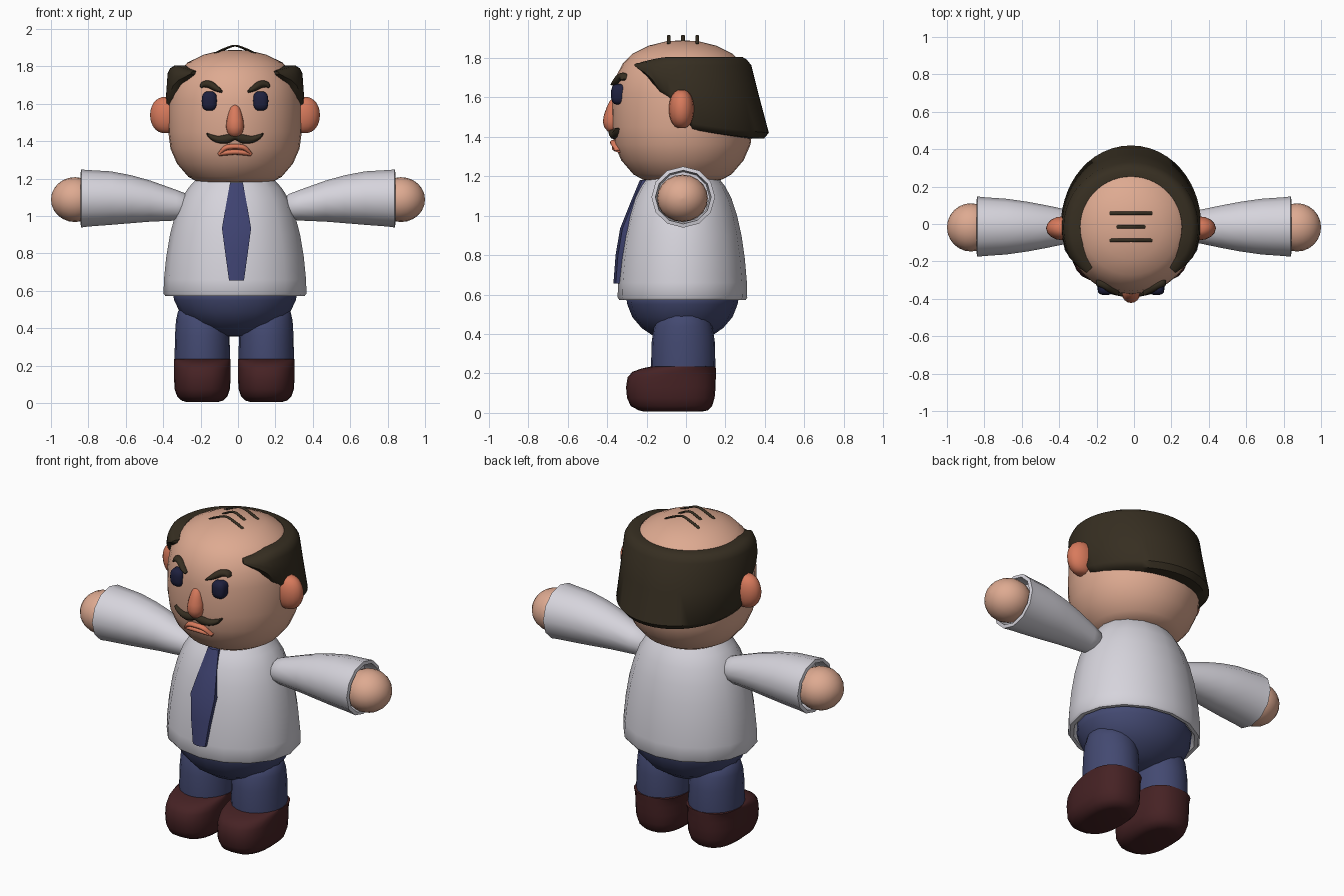
import bpy, bmesh, math
from mathutils import Vector

if "Cube" in bpy.data.objects:
    bpy.data.objects.remove(bpy.data.objects["Cube"])

CX, CY = -0.016, -0.018   # body axis


def material(name, rgb):
    m = bpy.data.materials.new(name)
    lin = [((c / 255 + 0.055) / 1.055) ** 2.4 for c in rgb]
    m.diffuse_color = (*lin, 1)
    m.use_nodes = True
    m.node_tree.nodes["Principled BSDF"].inputs["Base Color"].default_value = m.diffuse_color
    return m


SKIN = material("skin", (222, 170, 145))
BLUSH = material("warm_skin", (216, 122, 92))
SHIRT = material("shirt_white", (214, 212, 220))
PANTS = material("trouser_blue", (67, 73, 113))
TIE = material("tie_blue", (62, 66, 112))
SHOE = material("shoe_brown", (70, 34, 36))
HAIR = material("hair_brown", (54, 46, 33))
EYE = material("eye_navy", (30, 32, 62))

X, Y, Z = Vector((1, 0, 0)), Vector((0, 1, 0)), Vector((0, 0, 1))


def ring(c, u, v, n=24, e=2.0):
    """Superellipse ring around c with half axes u and v."""
    out = []
    for i in range(n):
        a = math.tau * i / n
        ca, sa = math.cos(a), math.sin(a)
        out.append(Vector(c) + u * math.copysign(abs(ca) ** (2 / e), ca)
                   + v * math.copysign(abs(sa) ** (2 / e), sa))
    return out


def loft(name, rings, mat, angle=40):
    """Skin a list of equal rings and cap both ends."""
    bm = bmesh.new()
    vs = [[bm.verts.new(p) for p in r] for r in rings]
    n = len(vs[0])
    for a, b in zip(vs, vs[1:]):
        for i in range(n):
            j = (i + 1) % n
            bm.faces.new((a[i], a[j], b[j], b[i]))
    bm.faces.new(vs[0][::-1])
    bm.faces.new(vs[-1])
    bmesh.ops.recalc_face_normals(bm, faces=bm.faces)
    me = bpy.data.meshes.new(name)
    bm.to_mesh(me)
    bm.free()
    me.materials.append(mat)
    me.shade_smooth()
    me.set_sharp_from_angle(angle=math.radians(angle))
    ob = bpy.data.objects.new(name, me)
    bpy.context.collection.objects.link(ob)
    return ob


def turned(name, profile, mat, ky=1.0, n=24, angle=40, x=CX, y=CY):
    """Upright body from (radius, z) pairs; ky scales the depth."""
    return loft(name, [ring((x, y, z), X * r, Y * r * ky, n) for r, z in profile], mat, angle)


def lerp(table, t):
    for (a, p), (b, q) in zip(table, table[1:]):
        if t <= b:
            return p + (q - p) * max(0, (t - a) / (b - a))
    return table[-1][1]


def smooth_path(pts, steps=4):
    """Catmull-Rom interpolation of tuples."""
    p = [Vector(q) for q in pts]
    p = [2 * p[0] - p[1]] + p + [2 * p[-1] - p[-2]]
    out = []
    for a, b, c, d in zip(p, p[1:], p[2:], p[3:]):
        for k in range(steps):
            t = k / steps
            out.append(0.5 * (2 * b + (c - a) * t + (2 * a - 5 * b + 4 * c - d) * t * t
                              + (3 * b - a - 3 * c + d) * t ** 3))
    return out + [p[-2]]


# Head
HEAD = [(0.02, 1.172), (0.2, 1.182), (0.25, 1.21), (0.31, 1.28), (0.345, 1.36), (0.357, 1.45),
        (0.358, 1.53), (0.355, 1.62), (0.34, 1.70), (0.303, 1.77), (0.255, 1.82),
        (0.17, 1.862), (0.08, 1.884), (0.01, 1.888)]
head = turned("head", HEAD, SKIN, n=32, angle=60)


def face_y(x, z):
    r = lerp([(h, w) for w, h in HEAD], z)
    return CY - math.sqrt(max(r * r - x * x, 0))


def face_strip(name, pts, mat, depth=0.02, y=None):
    """Tapered strip of (x, z, half thickness) lying on the face, or at a fixed y."""
    path = smooth_path(pts)
    rings = []
    for i, p in enumerate(path):
        d = path[min(i + 1, len(path) - 1)] - path[max(i - 1, 0)]
        normal = Vector((-d.y, 0, d.x)).normalized()
        py = face_y(p.x, p.y) if y is None else y
        rings.append(ring((CX + p.x, py, p.y), normal * max(p.z, 0.002), Y * depth, 10))
    return loft(name, rings, mat, 60)


# Ears, eyes and brows
for s, side in ((-1, "right"), (1, "left")):
    rings = []
    for k in range(1, 14):
        a = math.pi * k / 14
        w = math.sin(a) ** 0.8
        rings.append(ring((CX + s * 0.365, -0.023, 1.54 + 0.098 * math.cos(a)),
                          X * 0.089 * w, Y * 0.064 * w, 16))
    loft(side + "_ear", rings, BLUSH, 60)
    loft(side + "_eye", [ring((CX + s * 0.137, y, 1.615), X * 0.041 * k, Z * 0.052 * k, 20, 2.8)
                         for y, k in ((-0.32, 1), (-0.352, 1), (-0.365, 0.93),
                                      (-0.374, 0.75), (-0.379, 0.4))], EYE, 60)
    face_strip(side + "_brow", [(s * 0.183, 1.688, 0.006), (s * 0.168, 1.703, 0.017),
                                (s * 0.135, 1.703, 0.02), (s * 0.1, 1.682, 0.016),
                                (s * 0.068, 1.664, 0.006)], HAIR, 0.026)

# Nose
loft("nose", [ring((CX, y, z), X * r, Y * r, 16) for z, y, r in (
    (1.42, -0.37, 0.008), (1.428, -0.371, 0.027), (1.447, -0.373, 0.041), (1.475, -0.374, 0.048),
    (1.51, -0.371, 0.045), (1.55, -0.366, 0.036), (1.58, -0.361, 0.026),
    (1.593, -0.359, 0.015), (1.598, -0.358, 0.004))], BLUSH, 60)

# Moustache and lips
half = [(0.152, 1.443, 0.003), (0.128, 1.424, 0.013), (0.09, 1.41, 0.019),
        (0.045, 1.412, 0.024)]
face_strip("moustache", [(-x, z, r) for x, z, r in half] + [(0, 1.424, 0.017)] + half[::-1],
           HAIR, 0.022)
for name, mid, shoulder in (("upper_lip", 1.371, 1.364), ("lower_lip", 1.342, 1.338)):
    face_strip(name, [(-0.088, 1.328, 0.008), (-0.05, shoulder, 0.014), (0, mid, 0.014),
                      (0.05, shoulder, 0.014), (0.088, 1.328, 0.008)], BLUSH, 0.022)

# Horseshoe of hair around the back of the head
LOW = [(82, 1.437), (95, 1.55), (103, 1.60), (112, 1.63), (118, 1.69), (128, 1.725), (136, 1.755)]
rings = []
for k in range(41):
    t = -136 + 272 * k / 40
    a, at = math.radians(t), abs(t)
    back = max(0, math.cos(a)) ** 2
    zb = 1.39 + 0.047 * (at / 82) ** 2 if at < 82 else lerp(LOW, at)
    zt = lerp([(0, 1.805), (105, 1.805), (136, 1.775)], at)
    rb = 0.378 + 0.06 * back - lerp([(0, 0), (115, 0), (136, 0.025)], at)
    h = zt - zb

    def slant(z):
        return rb - (0.015 + 0.08 * back) * (z - 1.39) / 0.415

    b = min(0.03, h * 0.25)
    section = [(0.29, zb), (slant(zb) - 0.025, zb), (slant(zb), zb + b), (slant(zb + h / 2), zb + h / 2),
               (slant(zt - b * 1.4) - 0.004, zt - b * 1.4), (slant(zt) - 0.016, zt - b * 0.5),
               (slant(zt) - 0.04, zt), (0.272, zt), (0.262, zt - h * 0.3)]
    rings.append([Vector((CX + r * math.sin(a), CY + r * math.cos(a), z)) for r, z in section])
loft("side_hair", rings, HAIR, 50)

# Three stray hairs on the crown
for i, (y, w) in enumerate(((0.057, 0.112), (-0.015, 0.097), (-0.087, 0.112))):
    face_strip(f"stray_hair_{i + 1}", [(-w, 1.868, 0.005), (-w * 0.55, 1.892, 0.005), (0, 1.911, 0.005),
                                       (w * 0.55, 1.892, 0.005), (w, 1.868, 0.005)], HAIR, 0.01, y)

# Shirt body with an open hem
turned("shirt", [(0.30, 0.64), (0.35, 0.572), (0.372, 0.572), (0.382, 0.585), (0.38, 0.66),
                 (0.368, 0.78), (0.348, 0.9), (0.322, 1.0), (0.288, 1.09), (0.25, 1.15),
                 (0.205, 1.2), (0.1, 1.21)], SHIRT, 0.86, 16)

# Sleeves with hollow cuffs, and hands
SLEEVE = [(0.255, 1.05, 0.05), (0.272, 1.05, 0.068), (0.33, 1.058, 0.082), (0.47, 1.08, 0.11),
          (0.57, 1.09, 0.128), (0.68, 1.096, 0.143), (0.8, 1.095, 0.151), (0.838, 1.094, 0.155),
          (0.842, 1.094, 0.136), (0.76, 1.094, 0.128)]
for s, side in ((-1, "right"), (1, "left")):
    loft(side + "_sleeve", [ring((s * x, CY + 0.004, z), Y * r * 1.04, Z * r, 12)
                            for x, z, r in SLEEVE], SHIRT)
    loft(side + "_hand", [ring((s * (0.872 + 0.128 * math.cos(a)), CY, 1.088),
                               Y * 0.129 * math.sin(a), Z * 0.12 * math.sin(a), 20)
                          for a in (math.pi * k / 12 + 0.01 for k in range(12))], SKIN, 60)

# Necktie, a bent plate in front of the shirt
TIE_ROWS = [(1.18, 0.034, -0.222), (1.06, 0.056, -0.272), (0.935, 0.078, -0.322),
            (0.8, 0.06, -0.345), (0.655, 0.04, -0.356)]
loft("tie", [[Vector((CX + 0.008 + sx * w, y + dy, z))
              for sx, dy in ((-1, 0.03), (-1, 0.0), (0, -0.012), (1, 0.0), (1, 0.03))]
             for z, w, y in TIE_ROWS], TIE, 30)

# Trousers
turned("trouser_hips", [(0.3, 0.62), (0.333, 0.59), (0.325, 0.55), (0.295, 0.485), (0.24, 0.43),
                        (0.16, 0.383), (0.08, 0.36), (0.01, 0.355)], PANTS, 0.86, 16, 60)
for s, side in ((-1, "right"), (1, "left")):
    lx = CX - 0.004 + s * 0.171
    loft(side + "_leg", [ring((lx, -0.014, z), X * rx, Y * ry, 20) for z, rx, ry in (
        (0.15, 0.146, 0.16), (0.25, 0.148, 0.163), (0.36, 0.146, 0.16), (0.44, 0.141, 0.148),
        (0.49, 0.13, 0.125), (0.52, 0.1, 0.08), (0.53, 0.05, 0.04))], PANTS, 60)
    # Shoe layers: height, half width, toe y, heel y
    loft(side + "_shoe", [ring((lx, (f + b) / 2, z), X * w, Y * (b - f) / 2, 24, 2.5)
                          for z, w, f, b in (
        (0.006, 0.085, -0.21, 0.08), (0.013, 0.11, -0.24, 0.11), (0.035, 0.134, -0.28, 0.132),
        (0.075, 0.148, -0.299, 0.145), (0.13, 0.151, -0.304, 0.15), (0.18, 0.151, -0.296, 0.151),
        (0.208, 0.151, -0.272, 0.151), (0.225, 0.151, -0.225, 0.151), (0.235, 0.15, -0.178, 0.15),
        (0.237, 0.13, -0.15, 0.13))], SHOE, 60)
